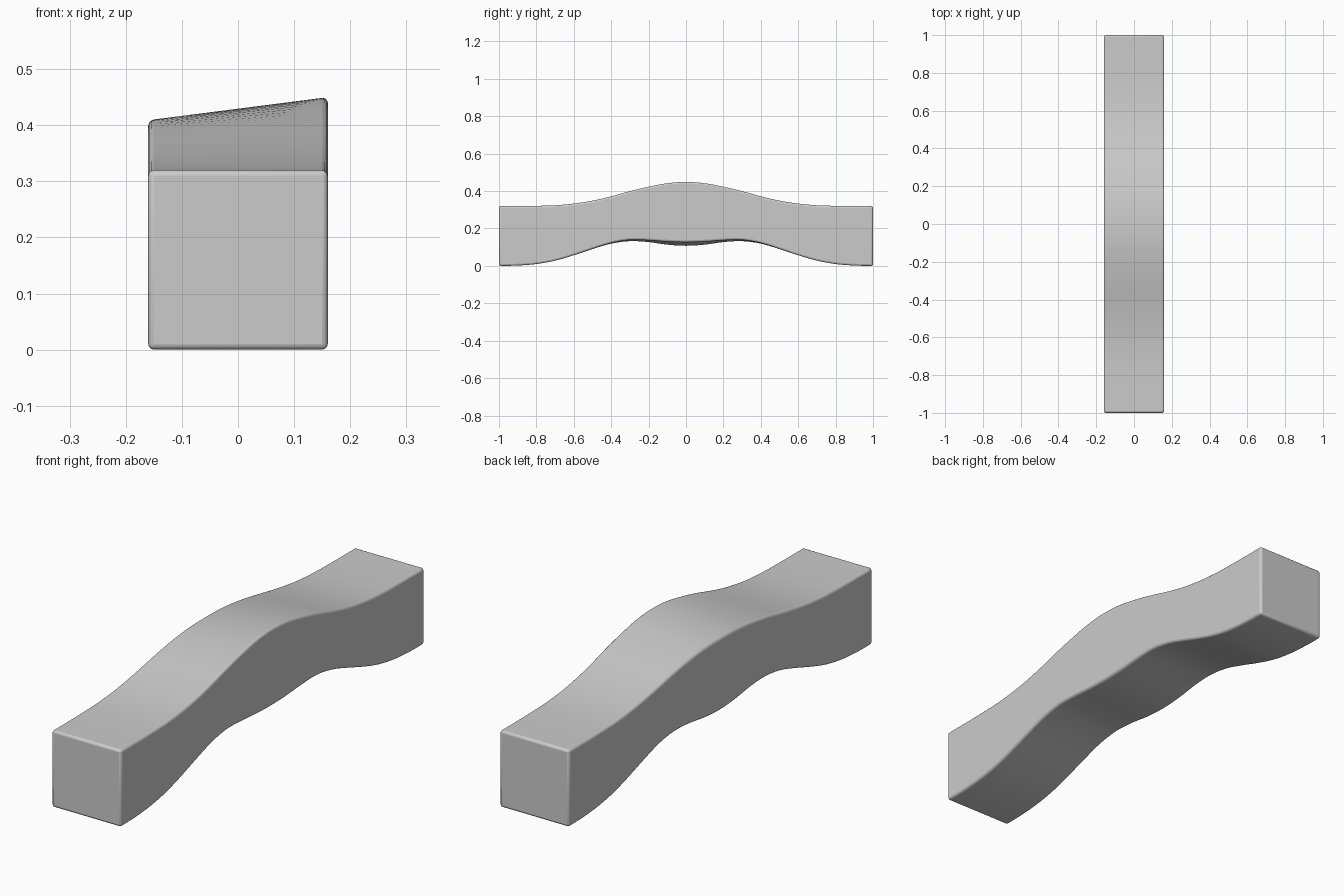
import bpy, bmesh

if "Cube" in bpy.data.objects:
    bpy.data.objects.remove(bpy.data.objects["Cube"])

# Half profiles as (distance from centre, height), mirrored along y
TOP_R = [(0, .45), (.1, .443), (.2, .424), (.3, .4), (.4, .372), (.5, .349), (.6, .333), (.7, .324), (.8, .321), (.9, .32), (1, .32)]
TOP_L = [(0, .409), (.1, .407), (.2, .398), (.3, .383), (.4, .364), (.5, .346), (.6, .332), (.7, .324), (.8, .321), (.9, .32), (1, .32)]
BOT_R = [(0, .127), (.1, .13), (.2, .137), (.3, .139), (.4, .122), (.5, .091), (.6, .057), (.7, .028), (.8, .010), (.9, .002), (1, 0)]
BOT_L = [(0, .107), (.1, .113), (.2, .127), (.3, .132), (.4, .119), (.5, .090), (.6, .057), (.7, .028), (.8, .010), (.9, .002), (1, 0)]


def height(profile, y):
    """Smooth interpolation through evenly spaced points."""
    t = min(abs(y) * 10, 9.9999)
    i = int(t)
    t -= i
    p = [profile[min(abs(k), 10)][1] for k in range(i - 1, i + 3)]
    return 0.5 * (2 * p[1] + (p[2] - p[0]) * t
                  + (2 * p[0] - 5 * p[1] + 4 * p[2] - p[3]) * t ** 2
                  + (3 * p[1] - p[0] - 3 * p[2] + p[3]) * t ** 3)


# Beam lofted through four-corner sections
bm = bmesh.new()
N = 80
W = 0.16
rings = []
for i in range(N + 1):
    y = -1 + 2 * i / N
    corners = [(-W, BOT_L), (W, BOT_R), (W, TOP_R), (-W, TOP_L)]
    rings.append([bm.verts.new((x, y, height(p, y))) for x, p in corners])
for a, b in zip(rings, rings[1:]):
    for k in range(4):
        m = (k + 1) % 4
        bm.faces.new((a[k], a[m], b[m], b[k]))
bm.faces.new(rings[0])
bm.faces.new(rings[-1])
bmesh.ops.recalc_face_normals(bm, faces=bm.faces)
mesh = bpy.data.meshes.new("curved_handle")
bm.to_mesh(mesh)
bm.free()
handle = bpy.data.objects.new("curved_handle", mesh)
bpy.context.collection.objects.link(handle)

# Small rounded edges
bevel = handle.modifiers.new("rounded_edges", 'BEVEL')
bevel.width = 0.01
bevel.segments = 3
bevel.limit_method = 'ANGLE'
bevel.angle_limit = 0.8

bpy.context.view_layer.objects.active = handle
handle.select_set(True)
bpy.ops.object.shade_smooth_by_angle()
